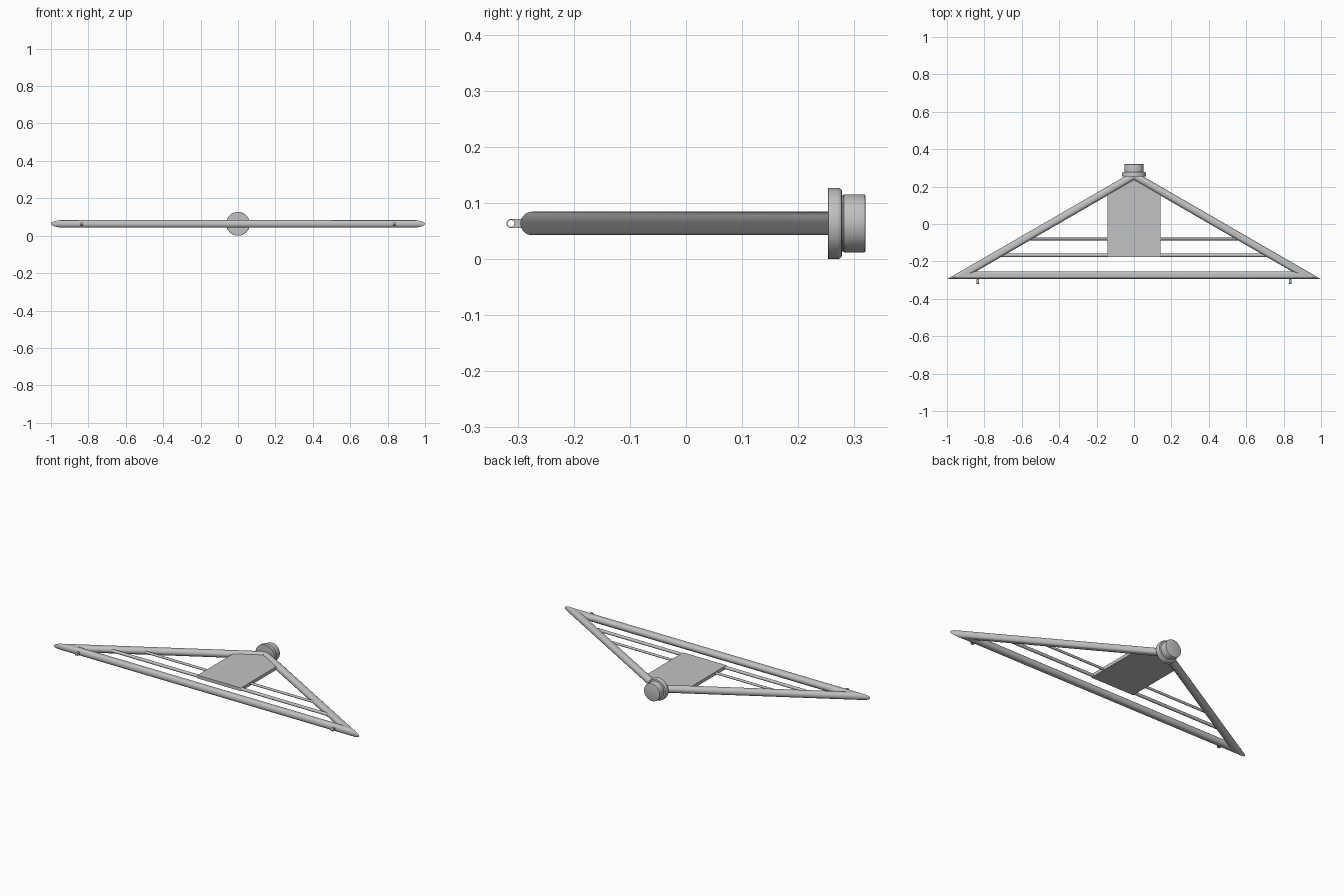
import bpy, bmesh, math
from mathutils import Vector, Matrix

cube = bpy.data.objects.get("Cube")
if cube:
    bpy.data.objects.remove(cube, do_unlink=True)

MID = 0.0635            # height of the frame's centre plane
R = 0.021               # main tube radius
SLOPE = math.tan(math.radians(30))
BASE_Y = -0.274
CORNER_X = 1 - R / math.tan(math.radians(15))
APEX_Y = BASE_Y + CORNER_X * SLOPE

grey = bpy.data.materials.new("light grey metal")
grey.use_nodes = True
colour = (0.54, 0.54, 0.54, 1)
grey.diffuse_color = colour
grey.node_tree.nodes["Principled BSDF"].inputs["Base Color"].default_value = colour


def finish(name, bm):
    bmesh.ops.recalc_face_normals(bm, faces=bm.faces)
    mesh = bpy.data.meshes.new(name)
    bm.to_mesh(mesh)
    bm.free()
    mesh.materials.append(grey)
    obj = bpy.data.objects.new(name, mesh)
    bpy.context.collection.objects.link(obj)
    bpy.ops.object.select_all(action='DESELECT')
    obj.select_set(True)
    bpy.context.view_layer.objects.active = obj
    bpy.ops.object.shade_smooth_by_angle(angle=math.radians(35))
    return obj


def bridge(bm, a, b):
    n = len(a)
    for i in range(n):
        j = (i + 1) % n
        bm.faces.new((a[i], a[j], b[j], b[i]))


# Triangular frame: one tube swept round three mitred corners
bm = bmesh.new()
corners = [Vector((-CORNER_X, BASE_Y, MID)), Vector((CORNER_X, BASE_Y, MID)),
           Vector((0, APEX_Y, MID))]
rings = []
for i, c in enumerate(corners):
    to_prev = (corners[i - 1] - c).normalized()
    to_next = (corners[(i + 1) % 3] - c).normalized()
    outward = -(to_prev + to_next).normalized()
    reach = R / math.sin(to_prev.angle(to_next) / 2)
    ring = []
    for k in range(32):
        t = math.tau * k / 32
        ring.append(bm.verts.new(c + outward * reach * math.cos(t)
                                 + Vector((0, 0, R * math.sin(t)))))
    rings.append(ring)
for i in range(3):
    bridge(bm, rings[i], rings[(i + 1) % 3])
finish("triangle_frame", bm)

# Cross bars running between the sloping tubes
for name, y, radius in (("front_cross_bar", -0.167, 0.009),
                        ("rear_cross_bar", -0.08, 0.007)):
    bm = bmesh.new()
    bmesh.ops.create_cone(bm, cap_ends=True, segments=20, radius1=radius, radius2=radius,
                          depth=2 * (APEX_Y - y) / SLOPE,
                          matrix=Matrix.Translation((0, y, MID))
                          @ Matrix.Rotation(math.pi / 2, 4, 'Y'))
    finish(name, bm)

# Centre plate, in two halves that meet on the middle line and tuck into the tubes
W, T = 0.142, 0.0095
bm = bmesh.new()
for s in (-1, 1):
    outline = [(0, -0.176), (s * W, -0.176), (s * W, APEX_Y - W * SLOPE), (0, APEX_Y)]
    low, high = [[bm.verts.new((x, y, MID + h)) for x, y in outline] for h in (-T, T)]
    bm.faces.new(low)
    bm.faces.new(high)
    for i in range(3):
        j = (i + 1) % 4
        if i != 3:
            bm.faces.new((low[i], low[j], high[j], high[i]))
bmesh.ops.remove_doubles(bm, verts=bm.verts, dist=0.0001)
finish("centre_plate", bm)

# Round cap behind the apex: flange and neck turned from one profile
profile = [(0.0625, 0.253), (0.0635, 0.254), (0.0635, 0.270), (0.0625, 0.274),
           (0.060, 0.277), (0.056, 0.278), (0.050, 0.278), (0.050, 0.280),
           (0.052, 0.282), (0.052, 0.316), (0.051, 0.319), (0.048, 0.320)]
bm = bmesh.new()
rings = [[bm.verts.new((r * math.cos(math.tau * k / 48), y,
                        MID + r * math.sin(math.tau * k / 48))) for k in range(48)]
         for r, y in profile]
for a, b in zip(rings, rings[1:]):
    bridge(bm, a, b)
bm.faces.new(rings[0])
bm.faces.new(rings[-1])
finish("apex_cap", bm)

# Small eyelet tabs on the front tube, with a round hole through each
HOLE_Y, HOLE_R, TAB_R, HALF = -0.312, 0.006, 0.008, 0.006
for name, x in (("left_eyelet", 0.836), ("right_eyelet", -0.836)):
    bm = bmesh.new()
    loops = []
    for side in (-HALF, HALF):
        inner, outer = [], []
        for k in range(24):
            c, s = math.cos(math.tau * k / 24), math.sin(math.tau * k / 24)
            inner.append(bm.verts.new((x + side, HOLE_Y + HOLE_R * c, MID + HOLE_R * s)))
            y = -0.28 if c > 0.01 else HOLE_Y + TAB_R * c
            outer.append(bm.verts.new((x + side, y, MID + TAB_R * s)))
        bridge(bm, inner, outer)
        loops.append((inner, outer))
    bridge(bm, loops[0][0], loops[1][0])
    bridge(bm, loops[0][1], loops[1][1])
    finish(name, bm)
